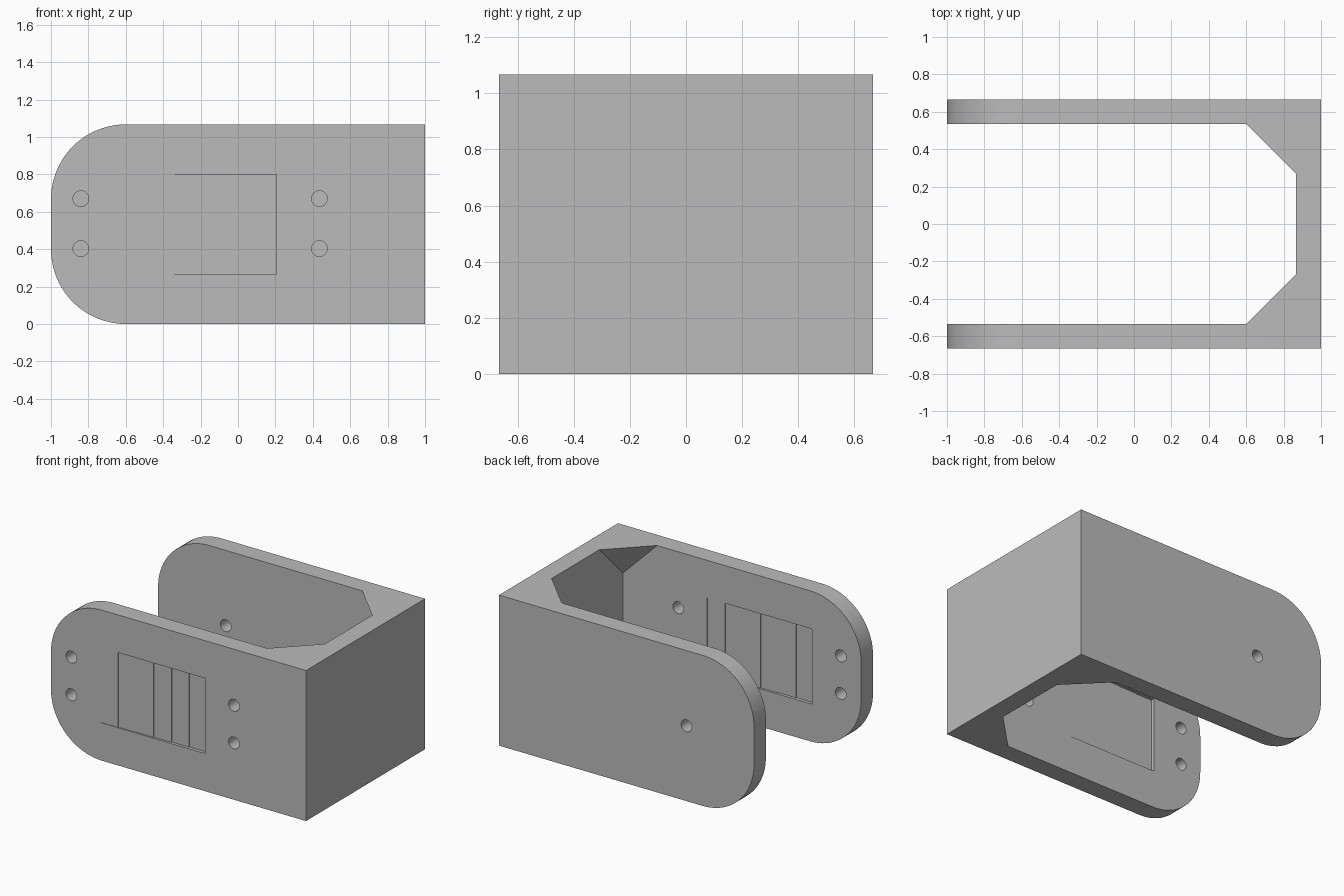
import bpy, bmesh, math
from mathutils import Matrix, Vector

cube = bpy.data.objects.get("Cube")
if cube:
    bpy.data.objects.remove(cube, do_unlink=True)

LENGTH, HEIGHT, DEPTH, WALL = 2.0, 1.067, 1.333, 0.133
MID, HALF = HEIGHT / 2, DEPTH / 2
ROUND, GUSSET, HOLE = 0.4, 0.267, 0.042

grey = bpy.data.materials.new("plain_grey")
grey.use_nodes = True
colour = (0.5, 0.5, 0.5, 1)
grey.diffuse_color = colour
grey.node_tree.nodes["Principled BSDF"].inputs["Base Color"].default_value = colour


def finish(name, bm):
    bmesh.ops.recalc_face_normals(bm, faces=bm.faces)
    mesh = bpy.data.meshes.new(name)
    bm.to_mesh(mesh)
    bm.free()
    mesh.materials.append(grey)
    obj = bpy.data.objects.new(name, mesh)
    bpy.context.collection.objects.link(obj)
    return obj


def box(name, low, high):
    low, high = Vector(low), Vector(high)
    bm = bmesh.new()
    bmesh.ops.create_cube(bm, size=1)
    size = high - low
    for v in bm.verts:
        v.co = (low + high) / 2 + Vector(a * b for a, b in zip(v.co, size))
    return finish(name, bm)


def drill(axis, centre):
    bm = bmesh.new()
    bmesh.ops.create_cone(bm, cap_ends=True, segments=32, radius1=HOLE,
                          radius2=HOLE, depth=3 * WALL)
    turn = Matrix.Rotation(math.pi / 2, 4, "X" if axis == "y" else "Y")
    bm.transform(Matrix.Translation(centre) @ turn)
    return finish("hole_cutter", bm)


def activate(obj):
    bpy.ops.object.select_all(action="DESELECT")
    obj.select_set(True)
    bpy.context.view_layer.objects.active = obj


def cut(obj, cutter):
    cutter.hide_render = True
    activate(obj)
    mod = obj.modifiers.new("cut", "BOOLEAN")
    mod.operation, mod.solver, mod.object = "DIFFERENCE", "EXACT", cutter
    bpy.ops.object.modifier_apply(modifier=mod.name)
    bpy.data.objects.remove(cutter, do_unlink=True)


# Bracket blank: side outline with two rounded corners, extruded across y
outline = [(1, 0), (1, HEIGHT)]
STEPS = 20
for z, start in ((HEIGHT - ROUND, 90), (ROUND, 180)):
    for i in range(STEPS + 1):
        a = math.radians(start + 90 * i / STEPS)
        outline.append((ROUND - 1 + ROUND * math.cos(a), z + ROUND * math.sin(a)))
bm = bmesh.new()
face = bm.faces.new([bm.verts.new((x, -HALF, z)) for x, z in outline])
grown = bmesh.ops.extrude_face_region(bm, geom=[face])
bmesh.ops.translate(bm, vec=(0, DEPTH, 0),
                    verts=[g for g in grown["geom"] if isinstance(g, bmesh.types.BMVert)])
bracket = finish("bracket", bm)

# Inner space: a box whose four closed-end corners are cut off, leaving gussets
over = 0.05
inner_x, inner_y, leg = 1 - WALL, HALF - WALL, GUSSET + over
bm = bmesh.new()
for sy in (-1, 1):
    for sz in (-1, 1):
        top = MID + sz * (MID + over)
        for p in ((-1.2, sy * inner_y, top),
                  (inner_x - leg, sy * inner_y, top),
                  (inner_x, sy * (inner_y - leg), top),
                  (inner_x, sy * inner_y, MID + sz * (MID - GUSSET))):
            bm.verts.new(p)
bmesh.ops.convex_hull(bm, input=bm.verts)
bmesh.ops.dissolve_limit(bm, angle_limit=0.01, verts=bm.verts, edges=bm.edges)
cut(bracket, finish("space_cutter", bm))

# Screw holes: front plate, rear plate, end plate
plate_y = HALF - WALL / 2
for x in (-0.84, 0.435):
    for z in (0.403, 0.67):
        cut(bracket, drill("y", (x, -plate_y, z)))
cut(bracket, drill("y", (-0.47, plate_y, MID)))
for y in (-GUSSET, GUSSET):
    cut(bracket, drill("x", (1 - WALL / 2, y, MID)))

# Window in the front plate
left, right, low, high = -0.613, 0.207, 0.267, 0.8
cut(bracket, box("window_cutter", (left, -HALF - 0.1, low), (right, -inner_y + 0.1, high)))
activate(bracket)
bpy.ops.object.shade_smooth_by_angle(angle=math.radians(30))

# Slats filling the window, each set slightly further in than the last
COUNT, STEP = 6, 0.004
width = (right - left) / COUNT
for i in range(COUNT):
    x = left + i * width
    box(f"slat_{i + 1}",
        (x, -HALF + STEP * (i + 1), low - 0.002),
        (x + width, -inner_y - STEP * (COUNT - i), high + 0.002))
